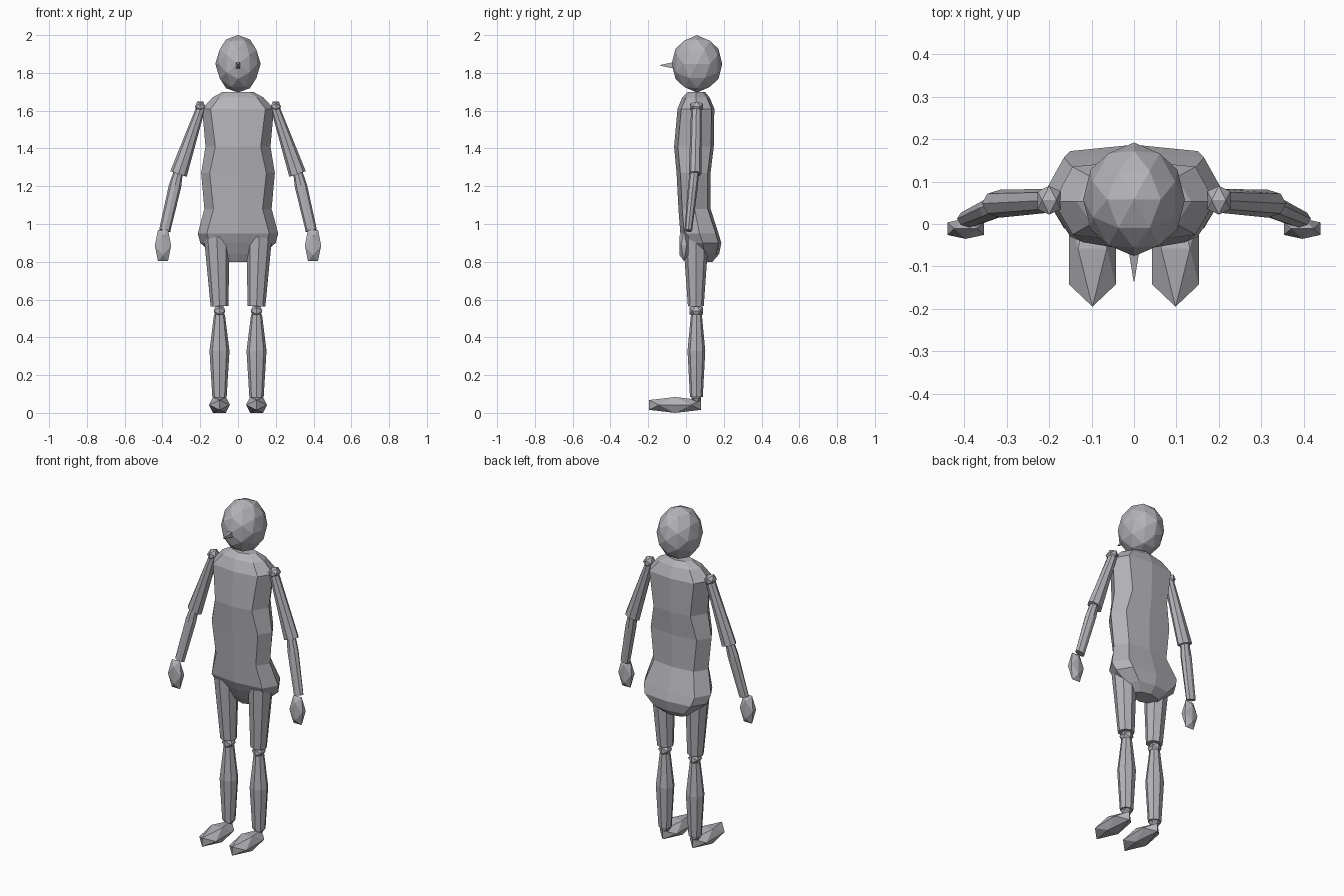
import bpy, bmesh, math
from mathutils import Vector

if "Cube" in bpy.data.objects:
    bpy.data.objects.remove(bpy.data.objects["Cube"])

grey = bpy.data.materials.new("plain grey")
grey.diffuse_color = (0.45, 0.45, 0.48, 1)
grey.use_nodes = True
grey.node_tree.nodes["Principled BSDF"].inputs["Base Color"].default_value = grey.diffuse_color


def finish(name, bm):
    bmesh.ops.recalc_face_normals(bm, faces=bm.faces)
    me = bpy.data.meshes.new(name)
    bm.to_mesh(me)
    bm.free()
    me.materials.append(grey)
    ob = bpy.data.objects.new(name, me)
    bpy.context.collection.objects.link(ob)
    return ob


def ball(name, centre, half, cuts=0):
    """Icosahedron with an edge facing each axis, fitted to half sizes."""
    bm = bmesh.new()
    g = (math.sqrt(5) - 1) / 2
    for a in (-1, 1):
        for b in (-g, g):
            for co in ((0, a, b), (a, b, 0), (b, 0, a)):
                bm.verts.new(co)
    bmesh.ops.convex_hull(bm, input=bm.verts)
    if cuts:
        bmesh.ops.subdivide_edges(bm, edges=bm.edges, cuts=cuts, use_grid_fill=True)
        for v in bm.verts:
            v.co.normalize()
    for v in bm.verts:
        v.co = Vector([c + p * h for c, p, h in zip(centre, v.co, half)])
    return finish(name, bm)


def loft(name, rings):
    """Skin a stack of closed rings and cap both ends."""
    bm = bmesh.new()
    loops = [[bm.verts.new(p) for p in r] for r in rings]
    n = len(loops[0])
    for lo, hi in zip(loops, loops[1:]):
        for i in range(n):
            j = (i + 1) % n
            bm.faces.new((lo[i], lo[j], hi[j], hi[i]))
    bm.faces.new(loops[0])
    bm.faces.new(loops[-1])
    return finish(name, bm)


def limb(name, low, high, sections, sides=8):
    """Tapered limb; sections are (position 0-1, half x, half y)."""
    low, high = Vector(low), Vector(high)
    turn = Vector((0, 0, 1)).rotation_difference(high - low)
    rings = []
    for t, rx, ry in sections:
        c = low.lerp(high, t)
        rings.append([c + turn @ Vector((rx * math.cos(a), ry * math.sin(a), 0))
                      for a in (2 * math.pi * i / sides for i in range(sides))])
    return loft(name, rings)


# head and nose
ball("head", (0, 0.058, 1.848), (0.12, 0.134, 0.152), cuts=1)
nose = [(0.013, 0.018, -0.06), (0.001, 0.002, -0.136)]
loft("nose", [[(x, y, 1.84 + z) for x, z in ((w, h), (-w, h), (-w, -h), (w, -h))]
              for w, h, y in nose])

# torso: height, half width, front corner x, front y, back y
sections = [
    (1.70, 0.08, 0.055, 0.01, 0.10),
    (1.67, 0.135, 0.10, -0.02, 0.125),
    (1.61, 0.19, 0.145, -0.045, 0.15),
    (1.41, 0.172, 0.12, -0.063, 0.147),
    (1.27, 0.195, 0.15, -0.05, 0.13),
    (1.08, 0.178, 0.13, -0.04, 0.13),
    (0.95, 0.213, 0.165, -0.03, 0.172),
    (0.90, 0.20, 0.15, -0.008, 0.187),
    (0.84, 0.13, 0.10, 0.02, 0.175),
    (0.80, 0.085, 0.06, 0.04, 0.14),
]
loft("torso", [[(0, f, z), (d, f + 0.02, z), (w, (f + b) / 2, z), (d, b - 0.015, z),
                (0, b, z), (-d, b - 0.015, z), (-w, (f + b) / 2, z), (-d, f + 0.02, z)]
               for z, w, d, f, b in sections])

for side, s in (("left", 1), ("right", -1)):
    # arm
    ball(side + "_shoulder", (s * 0.2, 0.056, 1.622), (0.027, 0.034, 0.026))
    limb(side + "_upper_arm", (s * 0.315, 0.048, 1.265), (s * 0.197, 0.055, 1.615),
         [(0, 0.046, 0.033), (1, 0.024, 0.028)])
    limb(side + "_forearm", (s * 0.388, 0.012, 0.965), (s * 0.315, 0.045, 1.28),
         [(0, 0.030, 0.020), (0.75, 0.033, 0.026), (1, 0.024, 0.024)])
    ball(side + "_hand", (s * 0.397, -0.011, 0.886), (0.043, 0.024, 0.082))
    # leg
    x = s * 0.098
    limb(side + "_thigh", (x, 0.052, 0.565), (s * 0.112, 0.052, 0.93),
         [(0, 0.047, 0.042), (1, 0.068, 0.068)])
    ball(side + "_knee", (x, 0.054, 0.54), (0.031, 0.035, 0.03))
    limb(side + "_shin", (x, 0.055, 0.085), (x, 0.055, 0.52),
         [(0, 0.038, 0.034), (0.56, 0.053, 0.047), (1, 0.029, 0.029)])
    ball(side + "_ankle", (x, 0.054, 0.08), (0.028, 0.026, 0.025))
    ball(side + "_foot", (x, -0.058, 0.042), (0.055, 0.137, 0.042))
